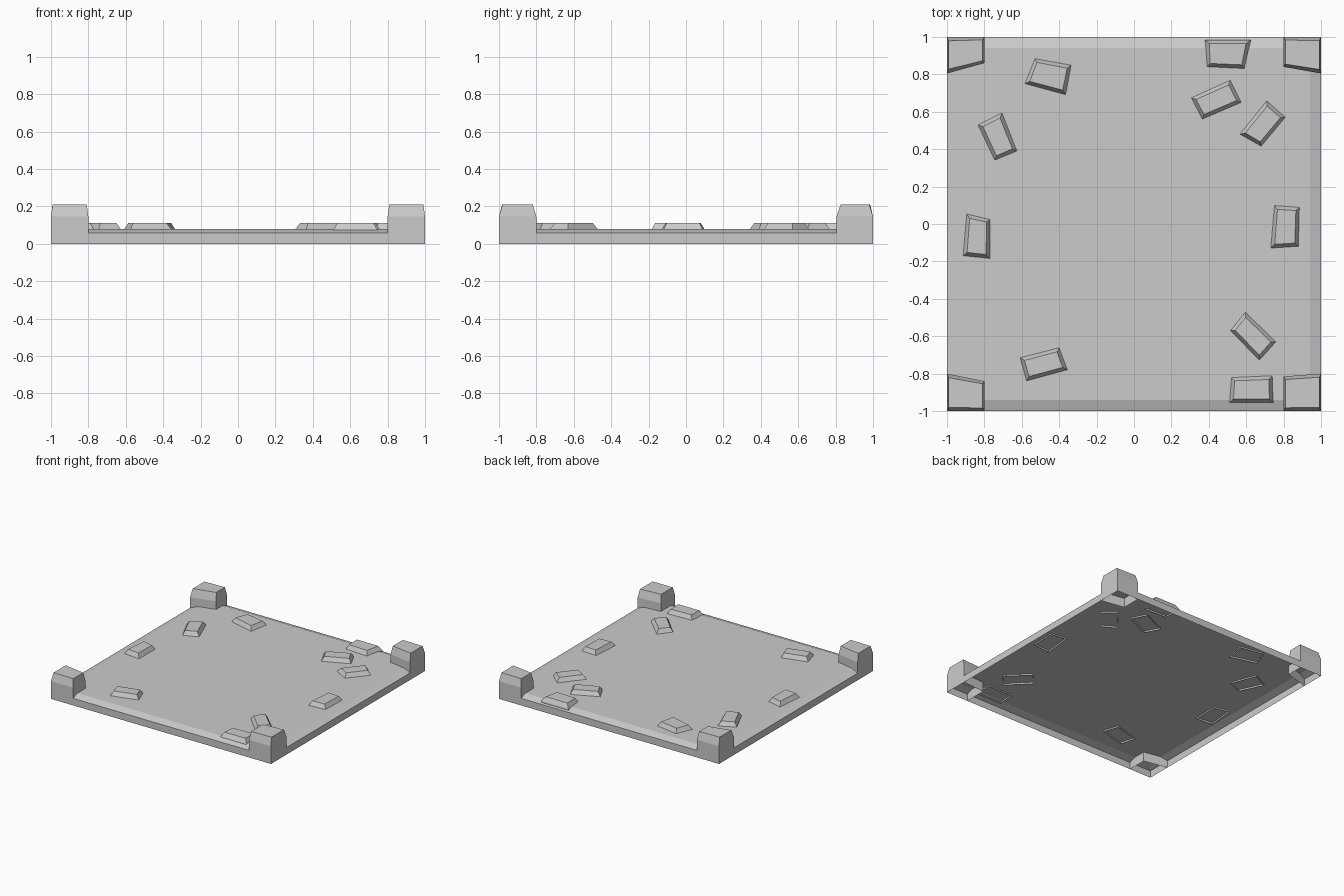
import bpy
from mathutils import Vector

if "Cube" in bpy.data.objects:
    bpy.data.objects.remove(bpy.data.objects["Cube"])


def shell(name, quad, levels):
    """Open-bottomed stack of quads. Each level is (z, inset along 1st edge, inset along 2nd edge)."""
    p = [Vector(c) for c in quad]
    if (p[1] - p[0]).cross(p[2] - p[1]) < 0:      # keep counter-clockwise
        p.reverse()
    la = ((p[1] - p[0]).length + (p[2] - p[3]).length) / 2
    lb = ((p[2] - p[1]).length + (p[3] - p[0]).length) / 2
    verts, faces = [], []
    for z, da, db in levels:
        # the larger inset goes on the ends of the longer direction when da is None-free
        u, v = da / la, db / lb
        for s, t in ((u, v), (1 - u, v), (1 - u, 1 - v), (u, 1 - v)):
            q = p[0].lerp(p[1], s).lerp(p[3].lerp(p[2], s), t)
            verts.append((q.x, q.y, z))
    for k in range(len(levels) - 1):
        for i in range(4):
            j = (i + 1) % 4
            faces.append((4 * k + i, 4 * k + j, 4 * k + 4 + j, 4 * k + 4 + i))
    top = 4 * (len(levels) - 1)
    faces.append((top, top + 1, top + 2, top + 3))
    me = bpy.data.meshes.new(name)
    me.from_pydata(verts, [], faces)
    ob = bpy.data.objects.new(name, me)
    bpy.context.collection.objects.link(ob)
    return ob


# Floor slab with chamfered rim, hollow underneath
shell("floor_slab", [(-1, -1), (1, -1), (1, 1), (-1, 1)],
      [(0, 0, 0), (0.058, 0, 0), (0.078, 0.058, 0.058)])

# Corner posts: inner edge slants from the outer side to the inner side
posts = [("post_front_left", -1, -1, 0.80, 0.84),
         ("post_front_right", 1, -1, 0.80, 0.815),
         ("post_back_right", 1, 1, 0.805, 0.84),
         ("post_back_left", -1, 1, 0.805, 0.86)]
for name, sx, sy, outer, inner in posts:
    quad = [(sx * 0.8, sy * inner), (sx, sy * outer), (sx, sy), (sx * 0.8, sy)]
    shell(name, quad, [(0, 0, 0), (0.145, 0, 0), (0.21, 0.009, 0.018)])

# Scattered flagstones: irregular four-cornered outlines
stones = [
    [(-.53, .885), (-.335, .85), (-.365, .69), (-.585, .75)],
    [(-.705, .595), (-.625, .39), (-.745, .34), (-.835, .53)],
    [(-.895, .055), (-.77, .025), (-.77, -.185), (-.915, -.17)],
    [(-.4, -.66), (-.355, -.78), (-.575, -.84), (-.61, -.715)],
    [(.38, .985), (.625, .985), (.59, .83), (.39, .84)],
    [(.515, .77), (.575, .65), (.365, .56), (.305, .675)],
    [(.71, .66), (.81, .57), (.68, .415), (.565, .48)],
    [(.75, .10), (.885, .09), (.88, -.12), (.73, -.13)],
    [(.595, -.47), (.76, -.63), (.67, -.73), (.515, -.57)],
    [(.52, -.82), (.74, -.81), (.745, -.955), (.51, -.955)],
]
for n, quad in enumerate(stones, 1):
    shell(f"flagstone_{n}", quad,
          [(0.065, 0, 0), (0.076, 0, 0), (0.112, 0.02, 0.02)])
